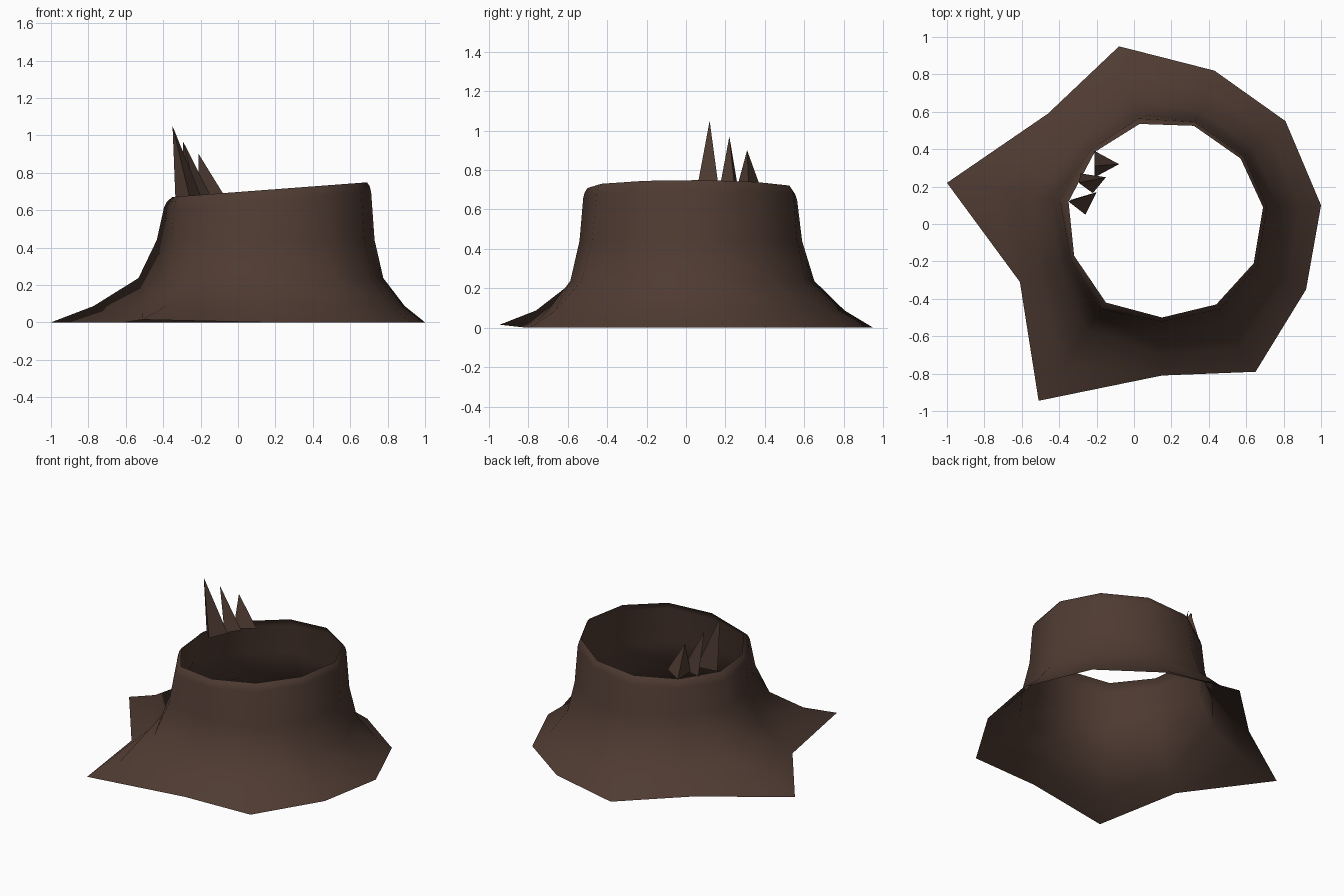
import bpy

if "Cube" in bpy.data.objects:
    bpy.data.objects.remove(bpy.data.objects["Cube"])

# Single bark colour
bark = bpy.data.materials.new("dark_bark")
bark.diffuse_color = (0.078, 0.044, 0.032, 1)
bark.use_nodes = True
bark.node_tree.nodes["Principled BSDF"].inputs["Base Color"].default_value = bark.diffuse_color


def make(name, verts, faces, smooth):
    me = bpy.data.meshes.new(name)
    me.from_pydata(verts, [], faces)
    me.materials.append(bark)
    for p in me.polygons:
        p.use_smooth = smooth
    ob = bpy.data.objects.new(name, me)
    bpy.context.collection.objects.link(ob)
    return ob


# Stump: hollow flared shell, blended from root outline up to the tilted rim
roots = [(-1, .22), (-.46, .59), (-.08, .95), (.43, .82), (.81, .55), (1, .1),
         (.92, -.35), (.65, -.79), (.15, -.81), (-.51, -.945), (-.61, -.31)]
rim = [(-.35, .12), (-.21, .385), (.03, .535), (.32, .525), (.57, .35), (.69, .09),
       (.64, -.21), (.44, -.43), (.15, -.5), (-.15, -.42), (-.32, -.17)]
# (blend towards rim, height, amount of rim tilt)
rings = [(0, 0, 0), (.35, .087, 0), (.72, .237, 0), (.87, .44, 0),
         (.93, .645, .075), (.955, .675, .075), (1, .697, .075)]

n = len(roots)
verts = []
for t, z, tilt in rings:
    for i, (a, b) in enumerate(zip(roots, rim)):
        x = a[0] + (b[0] - a[0]) * t
        y = a[1] + (b[1] - a[1]) * t
        lift = .015 if t == 0 and i == 9 else 0   # one root tip is slightly raised
        verts.append((x, y, z + tilt * x + lift))
faces = []
for r in range(len(rings) - 1):
    for i in range(n):
        j = (i + 1) % n
        faces.append((r * n + i, (r + 1) * n + i, (r + 1) * n + j, r * n + j))
make("stump_shell", verts, faces, True)

# Splinters: three-sided spikes standing inside the low edge of the rim
splinters = [
    ([(-.335, .13), (-.26, .05), (-.2, .17)], (-.35, .12, 1.05)),
    ([(-.285, .27), (-.22, .165), (-.15, .25)], (-.295, .22, .97)),
    ([(-.21, .39), (-.21, .25), (-.08, .32)], (-.21, .31, .9)),
]
for k, (base, tip) in enumerate(splinters):
    v = [(x, y, .695 + .075 * x) for x, y in base] + [tip]
    make(f"splinter_{k + 1}", v, [(0, 1, 3), (1, 2, 3), (2, 0, 3), (2, 1, 0)], False)
